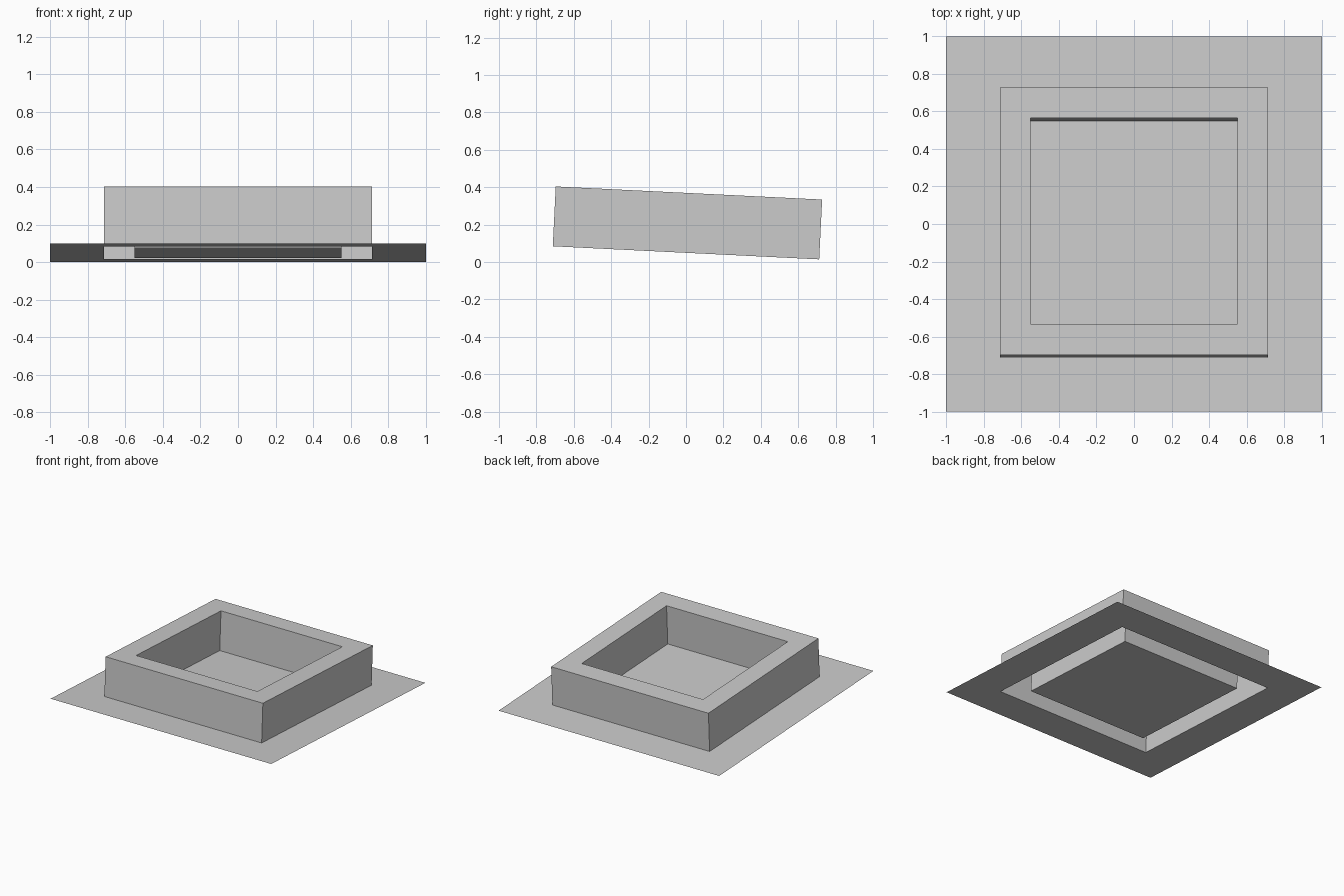
import bpy
import bmesh
import math
from mathutils import Matrix

cube = bpy.data.objects.get("Cube")
if cube:
    bpy.data.objects.remove(cube, do_unlink=True)

grey = bpy.data.materials.new("light grey")
grey.use_nodes = True
colour = (0.6, 0.6, 0.6, 1)
grey.diffuse_color = colour
grey.node_tree.nodes["Principled BSDF"].inputs["Base Color"].default_value = colour

SHEET, OUTER, INNER = 1.0, 0.713, 0.55   # half widths of the nested squares
HEIGHT = 0.32
MID_Z = 0.049
# the whole thin shell leans down towards the back
TILT = Matrix.Translation((0, 0, MID_Z)) @ Matrix.Rotation(-math.asin(MID_Z), 4, "X")


def square_shell(name, profile, capped=False):
    """Join square loops given as (half width, height) into an open thin shell."""
    bm = bmesh.new()
    loops = []
    for half, z in profile:
        corners = [(-1, -1), (1, -1), (1, 1), (-1, 1)]
        loops.append([bm.verts.new((half * x, half * y, z)) for x, y in corners])
    for a, b in zip(loops, loops[1:]):
        for i in range(4):
            j = (i + 1) % 4
            bm.faces.new((a[i], a[j], b[j], b[i]))
    if capped:
        bm.faces.new(loops[-1])
    bm.transform(TILT)
    mesh = bpy.data.meshes.new(name)
    bm.to_mesh(mesh)
    bm.free()
    mesh.materials.append(grey)
    obj = bpy.data.objects.new(name, mesh)
    bpy.context.collection.objects.link(obj)
    return obj


# flat surround, open underneath the rim
square_shell("base_flange", [(SHEET, 0), (OUTER, 0)])
# hollow raised rim: outer wall, flat top, inner wall
square_shell("raised_rim", [(OUTER, 0), (OUTER, HEIGHT), (INNER, HEIGHT), (INNER, 0)])
# floor of the recess
square_shell("recess_floor", [(INNER, 0)], capped=True)
